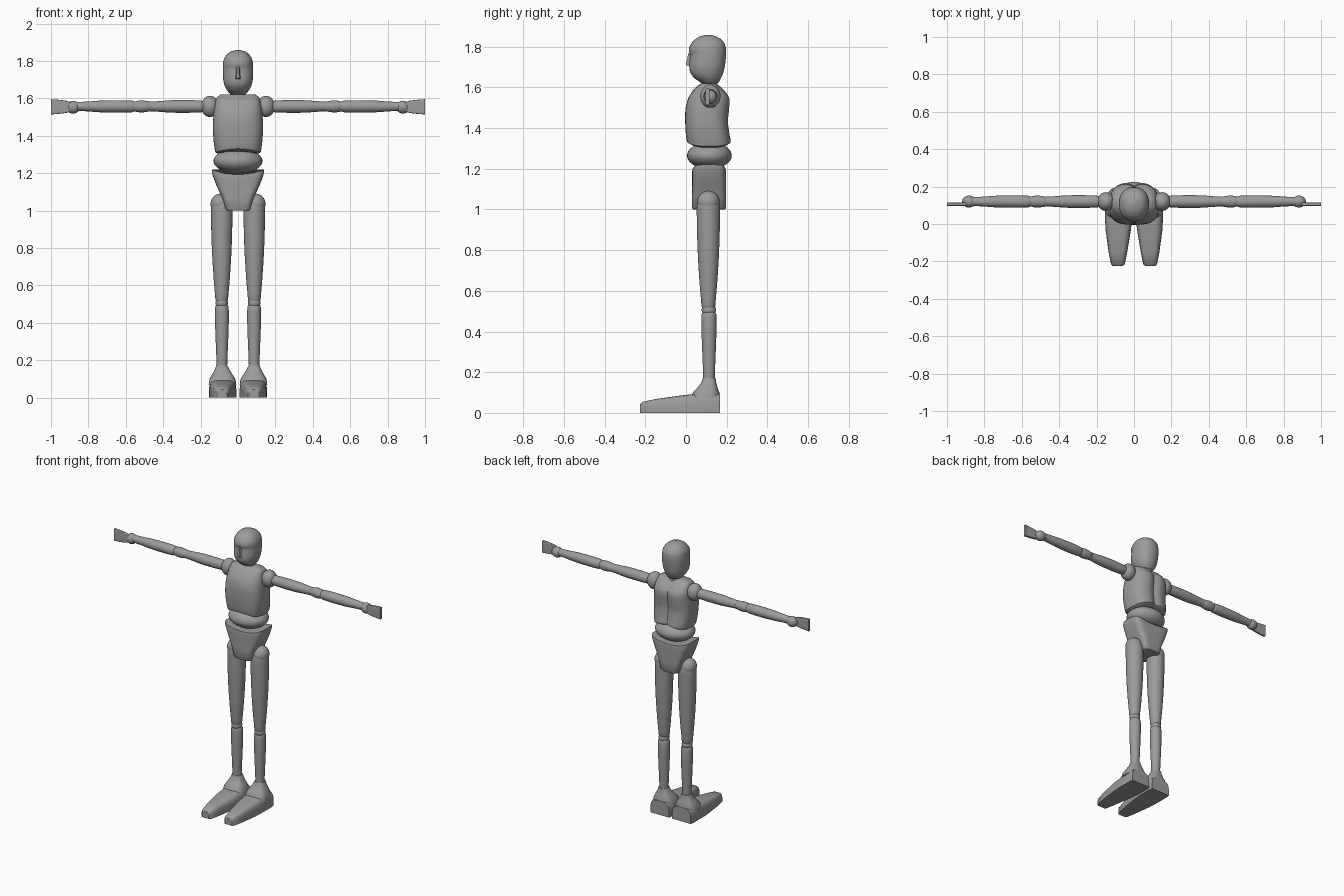
import bpy
import bmesh
import math
from mathutils import Matrix, Vector

cube = bpy.data.objects.get("Cube")
if cube:
    bpy.data.objects.remove(cube, do_unlink=True)

GREY = (0.33, 0.33, 0.33, 1)
mat = bpy.data.materials.new("plain grey")
mat.use_nodes = True
mat.diffuse_color = GREY
mat.node_tree.nodes["Principled BSDF"].inputs["Base Color"].default_value = GREY


def finish(name, bm, side=1, sharp=40):
    """Mirror if needed, shade and link the part."""
    if side < 0:
        for v in bm.verts:
            v.co.x = -v.co.x
    bmesh.ops.recalc_face_normals(bm, faces=bm.faces)
    mesh = bpy.data.meshes.new(name)
    bm.to_mesh(mesh)
    bm.free()
    mesh.shade_smooth()
    mesh.set_sharp_from_angle(angle=math.radians(sharp))
    mesh.materials.append(mat)
    obj = bpy.data.objects.new(name, mesh)
    bpy.context.collection.objects.link(obj)


def spow(v, p):
    return math.copysign(abs(v) ** p, v)


def smooth_rings(rings, steps):
    """Ease between the given rings with a gentle spline."""
    out = []
    for i in range(len(rings) - 1):
        a, b = rings[i], rings[i + 1]
        p, q = rings[max(i - 1, 0)], rings[min(i + 2, len(rings) - 1)]
        for k in range(steps):
            t = k / steps
            row = [b0 + t * (c0 - b0) for b0, c0 in zip(a, b)]
            for j in range(1, len(a)):
                m0, m1 = (b[j] - p[j]) / 2, (q[j] - a[j]) / 2
                row[j] = ((2 * t**3 - 3 * t**2 + 1) * a[j] + (t**3 - 2 * t**2 + t) * m0
                          + (3 * t**2 - 2 * t**3) * b[j] + (t**3 - t**2) * m1)
            out.append(row)
    return out + [list(rings[-1])]


def loft(name, rings, axis="z", power=2, side=1, steps=1, flat=False, shape=None, sharp=40, n=40):
    """Skin rings of (position, centre u, centre v, radius u, radius v)."""
    bm = bmesh.new()
    loops = []
    for t, cu, cv, ru, rv in smooth_rings(rings, steps):
        loop = []
        for i in range(n):
            a = 2 * math.pi * i / n
            u = cu + ru * spow(math.cos(a), 2 / power)
            v = cv + rv * spow(math.sin(a), 2 / power)
            if flat:
                v = max(v, 0)
            co = {"x": (t, u, v), "y": (u, t, v), "z": (u, v, t)}[axis]
            co = Vector(co)
            loop.append(bm.verts.new(shape(co) if shape else co))
        loops.append(loop)
    for lo, hi in zip(loops, loops[1:]):
        for i in range(n):
            j = (i + 1) % n
            bm.faces.new((lo[i], lo[j], hi[j], hi[i]))
    bm.faces.new(loops[0])
    bm.faces.new(loops[-1])
    finish(name, bm, side, sharp)


def ball(name, centre, radii, side=1):
    bm = bmesh.new()
    bmesh.ops.create_uvsphere(bm, u_segments=32, v_segments=18, radius=1,
                              matrix=Matrix.LocRotScale(Vector(centre), None, Vector(radii)))
    finish(name, bm, side)


def upright(rows):
    """Turn (height, front, back, half width) rows into rings."""
    return [(z, 0, (f + b) / 2, w, (b - f) / 2) for z, f, b, w in rows]


def limb(x, y, rows):
    return [(t, x, y, r, r) for t, r in rows]


# Head with a wedge nose
loft("head", upright([
    (1.612, .09, .14, .028), (1.625, .07, .16, .043), (1.645, .042, .172, .06),
    (1.67, .022, .183, .072), (1.70, .016, .19, .079), (1.735, .018, .195, .081),
    (1.76, .02, .197, .081), (1.785, .014, .197, .08), (1.81, .022, .192, .075),
    (1.835, .042, .175, .06), (1.85, .065, .15, .041), (1.858, .092, .125, .016)]),
    power=2.2, steps=3, sharp=70)

bm = bmesh.new()
bridge = [bm.verts.new((s * .006, .012, 1.77)) for s in (-1, 1)]
tip = [bm.verts.new((s * .007, -.001, 1.71)) for s in (-1, 1)]
base = [bm.verts.new((s * .018, .03, 1.698)) for s in (-1, 1)]
root = [bm.verts.new((s * .012, .03, 1.77)) for s in (-1, 1)]
for quad in ((bridge[0], tip[0], tip[1], bridge[1]), (tip[0], base[0], base[1], tip[1]),
             (bridge[0], root[0], base[0], tip[0]), (bridge[1], tip[1], base[1], root[1]),
             (root[0], bridge[0], bridge[1], root[1]), (root[0], root[1], base[1], base[0])):
    bm.faces.new(quad)
finish("nose", bm)

# Neck
loft("neck", limb(0, .12, [(1.57, .04), (1.61, .036), (1.66, .032)]))


# Chest, with a spine groove and an arched lower rim
def shape_chest(co):
    if co.y > .11:
        co.y -= .016 * math.exp(-(co.x / .022) ** 2) * min(1, (co.y - .11) / .08)
    if co.z < 1.36:
        co.z += .02 * (1 - (co.x / .12) ** 2) * (1.36 - co.z) / .05
    return co


loft("chest", upright([
    (1.30, .02, .21, .108), (1.312, .006, .222, .121), (1.36, .0, .217, .129),
    (1.43, -.004, .208, .134), (1.50, -.002, .214, .132), (1.55, .012, .214, .127),
    (1.585, .034, .19, .12), (1.608, .056, .165, .112), (1.62, .075, .145, .095)]),
    power=2.9, steps=3, shape=shape_chest, n=64)

# Abdomen
ball("abdomen", (0, .115, 1.265), (.131, .11, .066))


# Pelvis block, dipping in the middle of its upper rim
def shape_pelvis(co):
    if co.z > 1.17:
        co.z -= .028 * (1 - (co.x / .14) ** 2) * (co.z - 1.17) / .05
    return co


loft("pelvis", upright([
    (1.0, .035, .192, .058), (1.008, .03, .197, .068), (1.07, .03, .197, .085),
    (1.13, .03, .197, .113), (1.17, .03, .197, .129), (1.205, .03, .197, .14),
    (1.22, .032, .195, .14)]), power=5, shape=shape_pelvis, n=64)

# Arms and legs
for side, word in ((1, "left"), (-1, "right")):
    def part(name, rings, **kw):
        loft(word + "_" + name, rings, side=side, **kw)

    ball(word + "_shoulder", (.15, .12, 1.557), (.047, .05, .057), side)
    part("upper_arm", limb(.12, 1.557, [
        (.18, .028), (.2, .032), (.28, .034), (.36, .033), (.43, .028), (.47, .026)]),
        axis="x", steps=3)
    part("elbow", limb(.12, 1.557, [
        (.465, .023), (.475, .027), (.51, .032), (.54, .03), (.552, .026)]), axis="x", steps=2)
    part("forearm", limb(.12, 1.557, [
        (.55, .026), (.565, .031), (.64, .033), (.74, .031), (.81, .026), (.86, .024)]),
        axis="x", steps=3)
    ball(word + "_wrist", (.882, .12, 1.553), (.037, .032, .034), side)
    part("hand", [(.89, .106, 1.555, .01, .022), (.915, .106, 1.555, .01, .032),
                  (.95, .106, 1.555, .01, .037), (1.0, .106, 1.555, .01, .041)],
         axis="x", power=6)

    ball(word + "_hip", (.093, .11, 1.036), (.054, .055, .055), side)
    part("thigh", limb(.087, .11, [
        (.515, .031), (.525, .034), (.62, .042), (.74, .05), (.86, .055), (.96, .057),
        (1.02, .057), (1.035, .053)]), steps=3)
    ball(word + "_knee", (.087, .112, .506), (.033, .035, .033), side)
    part("shin", limb(.086, .113, [
        (.15, .028), (.22, .03), (.32, .034), (.42, .037), (.485, .036), (.497, .031)]), steps=3)
    part("ankle", [(.07, .083, .095, .074, .07), (.10, .083, .099, .069, .065),
                   (.125, .084, .106, .054, .049), (.15, .085, .112, .039, .036),
                   (.172, .086, .114, .03, .031)], power=2.8)
    part("foot", [(-.225, .086, 0, .026, .044), (-.215, .086, 0, .037, .054),
                  (-.15, .086, 0, .05, .068), (-.03, .084, 0, .068, .085),
                  (.05, .082, 0, .074, .094), (.14, .082, 0, .074, .1),
                  (.166, .082, 0, .07, .094)], axis="y", power=4, flat=True)
